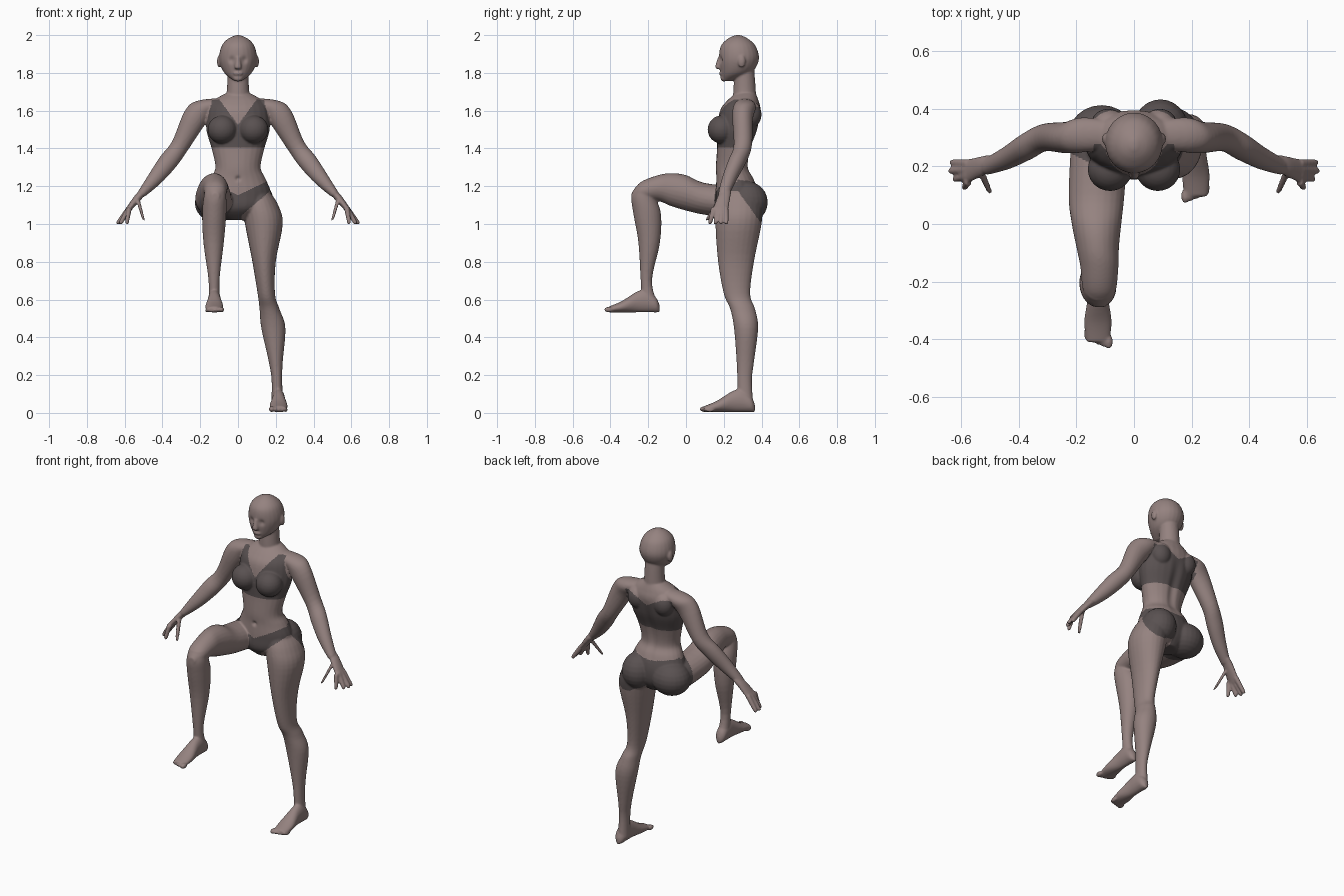
import bpy, bmesh, math
from mathutils import Vector, Matrix

if "Cube" in bpy.data.objects:
    bpy.data.objects.remove(bpy.data.objects["Cube"])

AXIS_X, AXIS_Y, AXIS_Z = Matrix.Identity(3)
SIDES = 24
parts = bmesh.new()


def make_material(name, colour):
    material = bpy.data.materials.new(name)
    material.use_nodes = True
    material.diffuse_color = (*colour, 1)
    shader = material.node_tree.nodes["Principled BSDF"]
    shader.inputs["Base Color"].default_value = (*colour, 1)
    return material


def smooth_rows(rows, steps=5):
    """Spline interpolation between the cross-sections."""
    rows = [Vector(row) for row in rows]
    padded = [rows[0], *rows, rows[-1]]
    result = []
    for before, start, end, after in zip(padded, padded[1:], padded[2:], padded[3:]):
        tangent_in, tangent_out = (end - before) / 2, (after - start) / 2
        for step in range(steps):
            t = step / steps
            bend = tangent_in * (1 - t) - tangent_out * t + (end - start) * (2 * t - 1)
            result.append(start.lerp(end, t) + bend * t * (1 - t))
    return result + [rows[-1]]


def loft(rows, first_axis, second_axis):
    """Closed tube through rows of x, y, z and the radius along each axis."""
    rings = []
    for x, y, z, first_radius, second_radius in smooth_rows(rows):
        ring = []
        for index in range(SIDES):
            angle = math.tau * index / SIDES
            offset = first_axis * first_radius * math.cos(angle)
            offset += second_axis * second_radius * math.sin(angle)
            ring.append(parts.verts.new(Vector((x, y, z)) + offset))
        rings.append(ring)
    for low, high in zip(rings, rings[1:]):
        for index in range(SIDES):
            parts.faces.new((low[index - 1], low[index], high[index], high[index - 1]))
    parts.faces.new(reversed(rings[0]))
    parts.faces.new(rings[-1])


def stack(rows):
    """Centred loft of level slices: height, half width, front and back."""
    loft([(0, (front + back) / 2, height, width, (back - front) / 2)
          for height, width, front, back in rows], AXIS_X, AXIS_Y)


def blob(centre, size):
    placement = Matrix.Translation(centre) @ Matrix.Diagonal((*size, 1))
    bmesh.ops.create_uvsphere(parts, u_segments=SIDES, v_segments=SIDES // 2,
                              radius=1, matrix=placement)


def finger(start, end, radius, width_axis, thickness_axis):
    """Tapered digit with a rounded tip."""
    rows = []
    for along, scale in ((0, 1), (.5, .9), (.9, .75), (1, .4)):
        rows.append((*start.lerp(end, along), radius * scale, radius * scale))
    loft(rows, width_axis, thickness_axis)


def foot(x, heel, sole, inner):
    """Forward-pointing foot; inner is the x direction of the big toe."""
    rows = [(0, .01, .04), (.02, .03, .08), (.07, .034, .12), (.12, .036, .11),
            (.2, .048, .06), (.27, .04, .03)]
    loft([(x, heel - along, sole + height / 2, width, height / 2)
          for along, width, height in rows], AXIS_X, AXIS_Z)
    for toe in range(5):
        size = .015 - toe / 700
        blob((x + inner * (.037 - .019 * toe), heel - .268 + toe / 140, sole + size),
             (size, .026, size))


def arm(side):
    """Arm and hand hanging out to one side."""
    def mirror(x, y, z):
        return Vector((side * x, y, z))

    limb = [(.04, .31, 1.65, .04, .03), (.17, .31, 1.62, .06, .055), (.23, .3, 1.56, .055, .065),
            (.31, .3, 1.41, .048, .048), (.37, .27, 1.33, .048, .05), (.44, .23, 1.24, .04, .04),
            (.51, .2, 1.16, .03, .023)]
    loft([(side * x, *rest) for x, *rest in limb], AXIS_Y, mirror(.8, 0, .6))
    across = mirror(.84, 0, .54)
    palm = [(.5, .21, 1.17, .03, .02), (.53, .2, 1.14, .035, .02), (.585, .18, 1.07, .043, .014)]
    loft([(side * x, *rest) for x, *rest in palm], AXIS_Y, across)
    # Index to little finger, then thumb
    for index, reach in enumerate((.59, .625, .64, .635)):
        y = .147 + .021 * index
        finger(mirror(.575, y, 1.085), mirror(reach, y * 1.4 - .08, 1), .015, AXIS_Y, across)
    finger(mirror(.53, .18, 1.13), mirror(.5, .11, 1.02), .015, AXIS_Y, across)


# Head, neck and face
stack([(1.757, .02, .19, .24), (1.8, .073, .183, .345), (1.87, .1, .175, .386),
       (1.94, .088, .183, .37), (1.98, .054, .22, .33), (2, .01, .26, .29)])
stack([(1.6, .08, .25, .37), (1.7, .06, .25, .37), (1.83, .055, .26, .36)])
loft([(0, .18, 1.885, .01, .01), (0, .17, 1.83, .018, .016), (0, .18, 1.82, .01, .01)],
     AXIS_X, AXIS_Y)
blob((0, .187, 1.797), (.026, .012, .012))
blob((0, .2, 1.772), (.026, .018, .018))

# Torso
stack([(1.02, .06, .22, .34), (1.08, .15, .16, .38), (1.16, .175, .156, .385),
       (1.24, .146, .16, .36), (1.3, .12, .158, .332), (1.4, .14, .164, .345),
       (1.5, .168, .165, .38), (1.6, .164, .18, .395), (1.65, .135, .215, .385),
       (1.69, .07, .26, .37)])

# Paired ears, bust, shoulder blades and arms
for side in (-1, 1):
    blob((side * .1, .295, 1.86), (.011, .02, .032))
    blob((side * .083, .19, 1.5), (.078, .076, .075))
    blob((side * .09, .345, 1.58), (.06, .055, .07))
    arm(side)

# Buttocks
blob((.092, .325, 1.115), (.098, .108, .11))
blob((-.112, .305, 1.11), (.117, .108, .1))

# Standing leg
loft([(.1, .29, 1.17, .07, .1), (.118, .285, 1.1, .095, .12), (.137, .278, 1, .1, .122),
      (.138, .265, .8, .062, .095), (.15, .27, .63, .046, .07), (.167, .3, .55, .053, .066),
      (.187, .318, .45, .064, .064), (.2, .314, .27, .037, .046), (.206, .31, .17, .028, .039),
      (.208, .315, .04, .032, .042)], AXIS_X, AXIS_Y)
foot(.215, .365, .005, -1)

# Raised thigh, shin and foot
loft([(-.118, .3, 1.11, .1, .085), (-.13, .1, 1.133, .097, .084), (-.13, 0, 1.165, .086, .094),
      (-.126, -.08, 1.182, .074, .087), (-.12, -.15, 1.19, .066, .068),
      (-.12, -.24, 1.17, .055, .052), (-.12, -.288, 1.145, .02, .02)], AXIS_X, AXIS_Z)
loft([(-.12, -.225, 1.2, .05, .04), (-.122, -.225, 1.14, .06, .064), (-.126, -.205, 1.05, .064, .073),
      (-.129, -.195, .9, .054, .057), (-.127, -.21, .7, .029, .03), (-.125, -.19, .57, .032, .042)],
     AXIS_X, AXIS_Y)
foot(-.125, -.14, .532, 1)

# Fuse the parts into one smooth skin
bmesh.ops.recalc_face_normals(parts, faces=parts.faces)
rough = bpy.data.meshes.new("rough_body")
parts.to_mesh(rough)
parts.free()
body = bpy.data.objects.new("body", rough)
bpy.context.collection.objects.link(body)
fuse = body.modifiers.new("fuse", 'REMESH')
fuse.mode = 'VOXEL'
fuse.voxel_size = .0055
relax = body.modifiers.new("relax", 'SMOOTH')
relax.factor = .5
relax.iterations = 6
graph = bpy.context.evaluated_depsgraph_get()
surface = bpy.data.meshes.new_from_object(body.evaluated_get(graph))
body.modifiers.clear()
body.data = surface
bpy.data.meshes.remove(rough)

# Sculpted eye sockets, eyelids and navel: centre, size and depth
dents = [(Vector((0, .16, 1.24)), .012, .012)]
for side in (-1, 1):
    dents.append((Vector((side * .036, .175, 1.868)), .017, .012))
    dents.append((Vector((side * .036, .18, 1.866)), .008, -.006))
for vertex in surface.vertices:
    for centre, size, depth in dents:
        gap = (vertex.co - centre).length / size
        vertex.co.y += depth * math.exp(-gap * gap)
    # Spine groove
    x, y, z = vertex.co
    if y > .3 and 1.2 < z < 1.6:
        fade = math.sin(math.pi * (z - 1.2) / .4)
        vertex.co.y -= .012 * fade * math.exp(-(x / .025) ** 2)


def in_top(x, y, z):
    """Cropped top with a plunging neckline, straps and a low back."""
    width = abs(x)
    if z < 1.405 or width > .175:
        return False
    if y < .28:
        neckline = min(1.66, 1.525 + 1.35 * width)
        return z < neckline and width < .175 - .24 * max(0, z - 1.5)
    return z < min(1.62, 1.565 + .55 * width) and (z < 1.56 or width < .16)


def in_briefs(x, y, z):
    """Low briefs with a slanted opening for each thigh."""
    width = abs(x)
    waist = 1.15 + .5 * width if y < .27 else 1.215 + .12 * width
    if width > .26 or y < .1 or not .98 < z < waist:
        return False
    if x > .02:
        return z > min(1.03 + .85 * x, 1.56 - 1.4 * y)
    return y > .15 + .5 * max(0, -.03 - x)


# Skin and garment colours
surface.materials.clear()
surface.materials.append(make_material("skin", (.3, .225, .215)))
surface.materials.append(make_material("dark_fabric", (.1, .082, .082)))
for face in surface.polygons:
    face.use_smooth = True
    face.material_index = int(in_top(*face.center) or in_briefs(*face.center))
